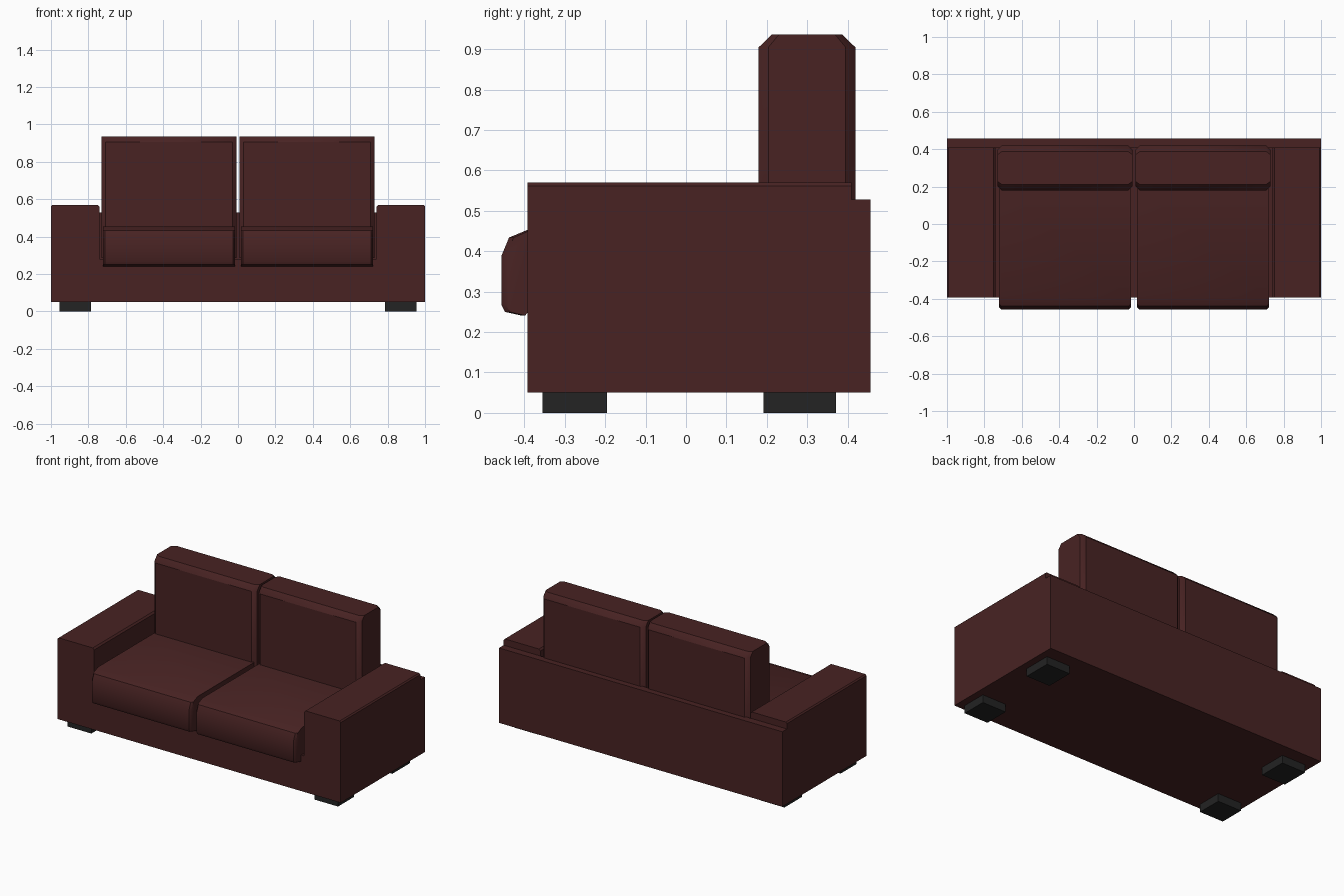
import bpy, math

if "Cube" in bpy.data.objects:
    bpy.data.objects.remove(bpy.data.objects["Cube"])


def material(name, rgb):
    m = bpy.data.materials.new(name)
    m.diffuse_color = (*rgb, 1)
    m.use_nodes = True
    m.node_tree.nodes["Principled BSDF"].inputs["Base Color"].default_value = m.diffuse_color
    return m


LEATHER = material("dark red leather", (0.065, 0.0165, 0.0165))
BLACK = material("black feet", (0.017, 0.017, 0.017))


def mesh_object(name, verts, faces, mat):
    me = bpy.data.meshes.new(name)
    me.from_pydata(verts, [], faces)
    ob = bpy.data.objects.new(name, me)
    bpy.context.collection.objects.link(ob)
    me.materials.append(mat)
    bpy.context.view_layer.objects.active = ob
    ob.select_set(True)
    bpy.ops.object.mode_set(mode='EDIT')
    bpy.ops.mesh.select_all(action='SELECT')
    bpy.ops.mesh.normals_make_consistent(inside=False)
    bpy.ops.object.mode_set(mode='OBJECT')
    ob.select_set(False)
    return ob


def loft(name, rings, mat):
    """Skin matching rings of points and cap both ends."""
    n = len(rings[0])
    verts = [p for r in rings for p in r]
    faces = [tuple(range(n)), tuple(range(len(verts) - n, len(verts)))]
    for k in range(len(rings) - 1):
        for i in range(n):
            j = (i + 1) % n
            faces.append((k*n + i, k*n + j, k*n + n + j, k*n + n + i))
    return mesh_object(name, verts, faces, mat)


def box(name, x0, x1, y0, y1, z0, z1, mat):
    ring = [(x0, y0), (x1, y0), (x1, y1), (x0, y1)]
    return loft(name, [[(x, y, z) for x, y in ring] for z in (z0, z1)], mat)


def cushion(name, profile, x0, x1, edge, inset):
    """Side profile (y, z) swept along x, ends narrowed in y."""
    ys = [p[0] for p in profile]
    mid, half = (min(ys) + max(ys)) / 2, (max(ys) - min(ys)) / 2
    s = 1 - inset / half
    rings = [[(x, mid + (y - mid) * k, z) for y, z in profile]
             for x, k in ((x0, s), (x0 + edge, 1), (x1 - edge, 1), (x1, s))]
    ob = loft(name, rings, LEATHER)
    ob.select_set(True)
    bpy.ops.object.shade_smooth_by_angle(angle=math.radians(40))
    ob.select_set(False)


# arms and base as one U-shaped frame
half = [(0.741, 0.28), (0.741, 0.56), (0.751, 0.57), (0.992, 0.57), (1, 0.562), (1, 0.05)]
u = half + [(-x, z) for x, z in reversed(half)]
loft("arm_and_base_frame", [[(x, y, z) for x, z in u] for y in (-0.392, 0.41)], LEATHER)

# low panel across the back
box("back_panel", -1, 1, 0.41, 0.457, 0.05, 0.528, LEATHER)

# seat and back cushion pairs
seat = [(0.2, 0.453), (-0.392, 0.453), (-0.438, 0.434), (-0.457, 0.388), (-0.457, 0.268),
        (-0.448, 0.25), (-0.408, 0.241), (-0.385, 0.27), (0.2, 0.27)]
back = [(0.18, 0.285), (0.18, 0.905), (0.212, 0.936), (0.387, 0.936), (0.419, 0.905), (0.419, 0.285)]
for side, s in (("left", -1), ("right", 1)):
    a, b = sorted((s * 0.017, s * 0.721))
    cushion(side + "_seat_cushion", seat, a, b, 0.01, 0.012)
    a, b = sorted((s * 0.007, s * 0.731))
    cushion(side + "_back_cushion", back, a, b, 0.023, 0.024)
    # block feet
    a, b = sorted((s * 0.787, s * 0.955))
    box(side + "_front_foot", a, b, -0.355, -0.195, 0, 0.052, BLACK)
    box(side + "_rear_foot", a, b, 0.192, 0.371, 0, 0.052, BLACK)
